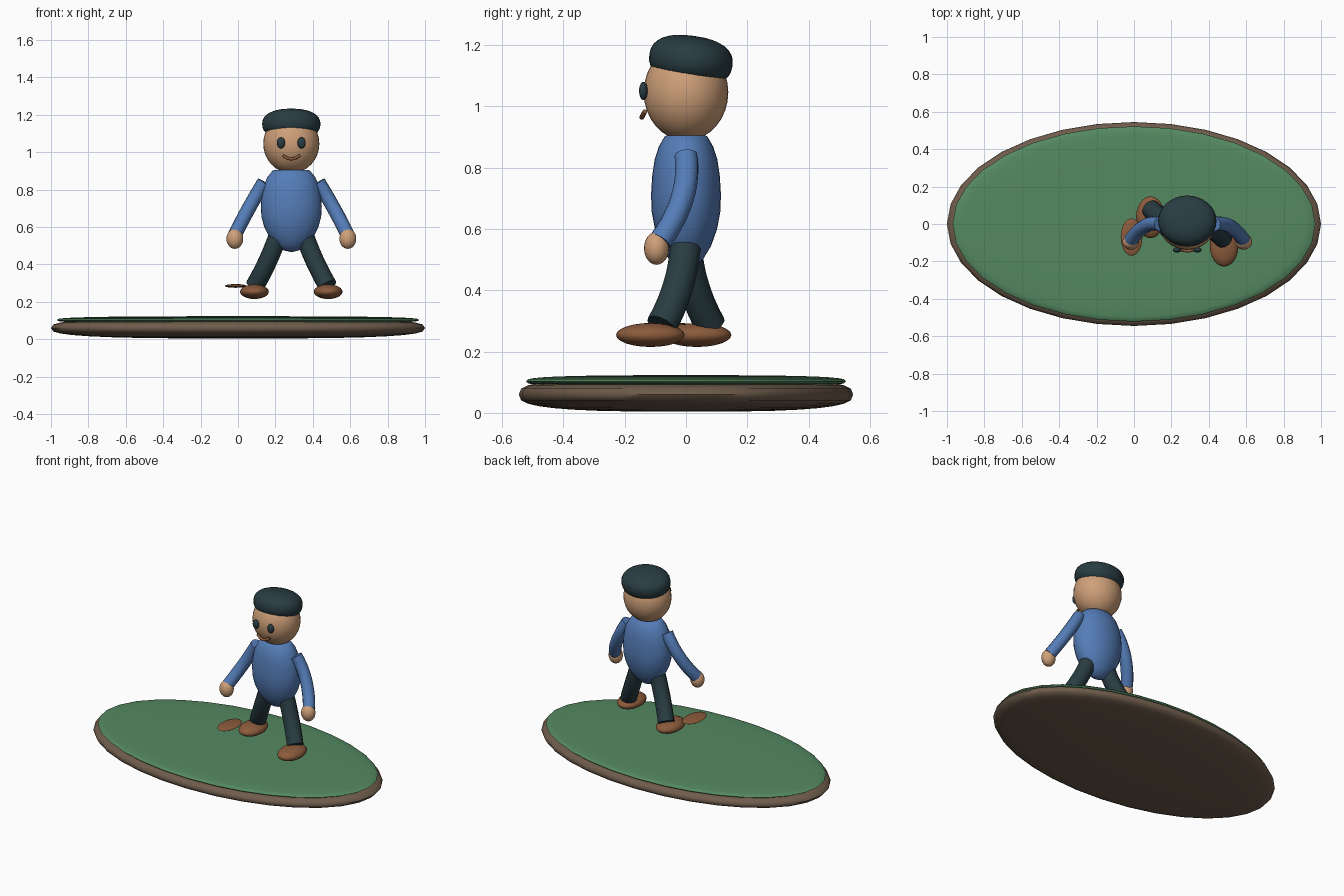
import bpy
import bmesh
import math
from mathutils import Vector

cube = bpy.data.objects.get("Cube")
if cube:
    bpy.data.objects.remove(cube, do_unlink=True)


def material(name, rgb):
    m = bpy.data.materials.new(name)
    m.use_nodes = True
    m.diffuse_color = (*rgb, 1)
    m.node_tree.nodes["Principled BSDF"].inputs["Base Color"].default_value = (*rgb, 1)
    return m


GREEN = material("grass green", (0.09, 0.25, 0.12))
EARTH = material("earth brown", (0.16, 0.108, 0.072))
SKIN = material("skin tan", (0.62, 0.35, 0.19))
BLUE = material("shirt blue", (0.09, 0.205, 0.48))
DARK = material("dark slate", (0.022, 0.046, 0.055))
LEATHER = material("leather brown", (0.26, 0.105, 0.045))


def finish(obj, mat, angle):
    """Give an object its colour and smooth shading."""
    obj.data.materials.clear()
    obj.data.materials.append(mat)
    bpy.ops.object.select_all(action="DESELECT")
    obj.select_set(True)
    bpy.context.view_layer.objects.active = obj
    bpy.ops.object.shade_smooth_by_angle(angle=math.radians(angle))
    return obj


def lathe(name, profile, loc, size, mat, sides=32, tilt=0, angle=60):
    """Turn a (radius, height) profile around z, then scale it."""
    bm = bmesh.new()
    verts = [bm.verts.new((r * size[0], 0, z * size[2])) for r, z in profile]
    edges = [bm.edges.new(pair) for pair in zip(verts, verts[1:])]
    bmesh.ops.spin(bm, geom=verts + edges, cent=(0, 0, 0), axis=(0, 0, 1),
                   angle=math.tau, steps=sides, use_merge=False)
    bmesh.ops.remove_doubles(bm, verts=bm.verts, dist=1e-5)
    bmesh.ops.scale(bm, vec=(1, size[1] / size[0], 1), verts=bm.verts)
    bmesh.ops.recalc_face_normals(bm, faces=bm.faces)
    mesh = bpy.data.meshes.new(name)
    bm.to_mesh(mesh)
    bm.free()
    obj = bpy.data.objects.new(name, mesh)
    bpy.context.collection.objects.link(obj)
    obj.location = loc
    obj.rotation_euler.x = math.radians(tilt)
    return finish(obj, mat, angle)


def ellipsoid(name, loc, size, mat, power=2, sides=32, rings=16, tilt=0):
    """Ellipsoid whose side profile gets fuller as power rises."""
    profile = []
    for i in range(rings + 1):
        a = math.pi * (i / rings - 0.5)
        r = max(math.cos(a), 0) if 0 < i < rings else 0
        z = math.copysign(abs(math.sin(a)) ** (2 / power), a)
        profile.append((r ** (2 / power), z))
    return lathe(name, profile, loc, size, mat, sides, tilt)


def tube(name, points, radius, mat, steps=10):
    """Round capped tube curving through three points."""
    a, m, b = (Vector(p) for p in points)
    c = 2 * m - (a + b) / 2
    curve = bpy.data.curves.new(name, "CURVE")
    curve.dimensions = "3D"
    curve.bevel_depth = radius
    curve.bevel_resolution = 4
    curve.use_fill_caps = True
    spline = curve.splines.new("POLY")
    spline.points.add(steps)
    for i, p in enumerate(spline.points):
        t = i / steps
        p.co = (*((1 - t) ** 2 * a + 2 * t * (1 - t) * c + t * t * b), 1)
    obj = bpy.data.objects.new(name, curve)
    bpy.context.collection.objects.link(obj)
    bpy.ops.object.select_all(action="DESELECT")
    obj.select_set(True)
    bpy.context.view_layer.objects.active = obj
    bpy.ops.object.convert(target="MESH")
    return finish(bpy.context.object, mat, 50)


# Oval ground
ellipsoid("ground_base", (0, 0, 0.06), (1, 0.545, 0.056), EARTH, power=3)
ellipsoid("grass_top", (0, 0, 0.103), (0.97, 0.522, 0.02), GREEN, power=3)

# Torso with a flat neck
CX = 0.285
torso = [(0, 0.465), (0.25, 0.475), (0.5, 0.503), (0.72, 0.545), (0.89, 0.6),
         (0.98, 0.655), (1, 0.71), (0.97, 0.77), (0.9, 0.825), (0.78, 0.868),
         (0.62, 0.9), (0.56, 0.905), (0, 0.905)]
lathe("torso", torso, (CX, 0, 0), (0.163, 0.114, 1), BLUE)

# Head, cap and face
ellipsoid("head", (CX, 0, 1.045), (0.15, 0.138, 0.157), SKIN)
ellipsoid("cap", (CX, 0.016, 1.15), (0.156, 0.137, 0.08), DARK, power=2.4, tilt=-8)
mouth = [(CX - 0.045, -0.134, 0.983), (CX, -0.144, 0.964), (CX + 0.045, -0.134, 0.983)]
tube("mouth", mouth, 0.008, LEATHER)

# Paired parts; the left leg steps forward and the right leg back
for side, s, step in (("left", 1, -0.08), ("right", -1, 0.08)):
    def at(dx, y, z):
        return (CX + s * dx, y, z)

    ellipsoid(side + "_eye", at(0.055, -0.139, 1.05), (0.022, 0.014, 0.03), DARK, sides=16, rings=10)
    tube(side + "_arm", [at(0.145, 0, 0.84), at(0.227, -0.012, 0.7), at(0.3, -0.085, 0.56)], 0.038, BLUE)
    ellipsoid(side + "_hand", at(0.302, -0.096, 0.537), (0.045, 0.041, 0.054), SKIN, sides=20, rings=12)
    tube(side + "_leg", [at(0.065, 0, 0.57), at(0.125, step * 0.3, 0.42), at(0.195, step, 0.285)], 0.051, DARK)
    ellipsoid(side + "_shoe", at(0.197, -0.04 + step * 0.95, 0.254), (0.077, 0.112, 0.039), LEATHER, sides=24, rings=12)

# Flat disc floating beside the right shoe
ellipsoid("flat_disc", (-0.013, -0.07, 0.285), (0.058, 0.1, 0.01), LEATHER, sides=24, rings=10)
